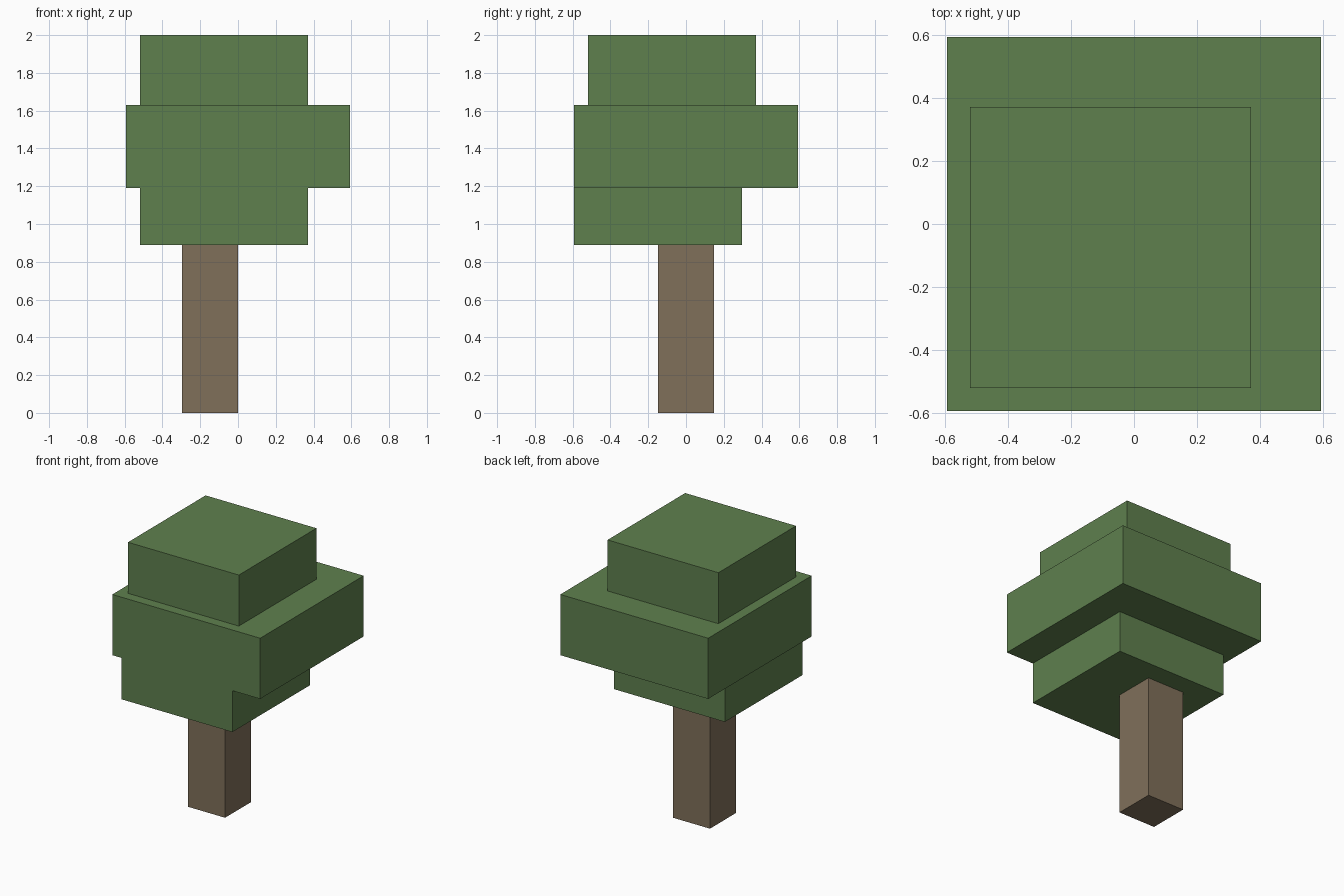
import bpy
import bmesh
from mathutils import Vector

default_cube = bpy.data.objects.get("Cube")
if default_cube:
    bpy.data.objects.remove(default_cube, do_unlink=True)


def make_material(name, rgb):
    mat = bpy.data.materials.new(name)
    mat.use_nodes = True
    color = (*rgb, 1.0)
    mat.diffuse_color = color
    mat.node_tree.nodes["Principled BSDF"].inputs["Base Color"].default_value = color
    return mat


def make_block(name, low, high, mat):
    """Flat-faced box spanning two opposite corners."""
    low, high = Vector(low), Vector(high)
    bm = bmesh.new()
    bmesh.ops.create_cube(bm, size=1.0)
    bmesh.ops.scale(bm, vec=high - low, verts=bm.verts)
    bmesh.ops.translate(bm, vec=(low + high) / 2, verts=bm.verts)
    mesh = bpy.data.meshes.new(name)
    bm.to_mesh(mesh)
    bm.free()
    mesh.materials.append(mat)
    obj = bpy.data.objects.new(name, mesh)
    bpy.context.collection.objects.link(obj)
    return obj


leaf_green = make_material("leaf green", (0.114, 0.216, 0.076))
bark_brown = make_material("bark brown", (0.216, 0.162, 0.102))

# Trunk, set off-centre under the foliage
make_block("trunk", (-0.296, -0.148, 0), (0, 0.148, 0.89), bark_brown)

# Three stacked foliage blocks
make_block("lower_foliage", (-0.519, -0.593, 0.89), (0.37, 0.296, 1.19), leaf_green)
make_block("middle_foliage", (-0.593, -0.593, 1.19), (0.593, 0.593, 1.63), leaf_green)
make_block("upper_foliage", (-0.519, -0.519, 1.63), (0.37, 0.37, 2), leaf_green)
